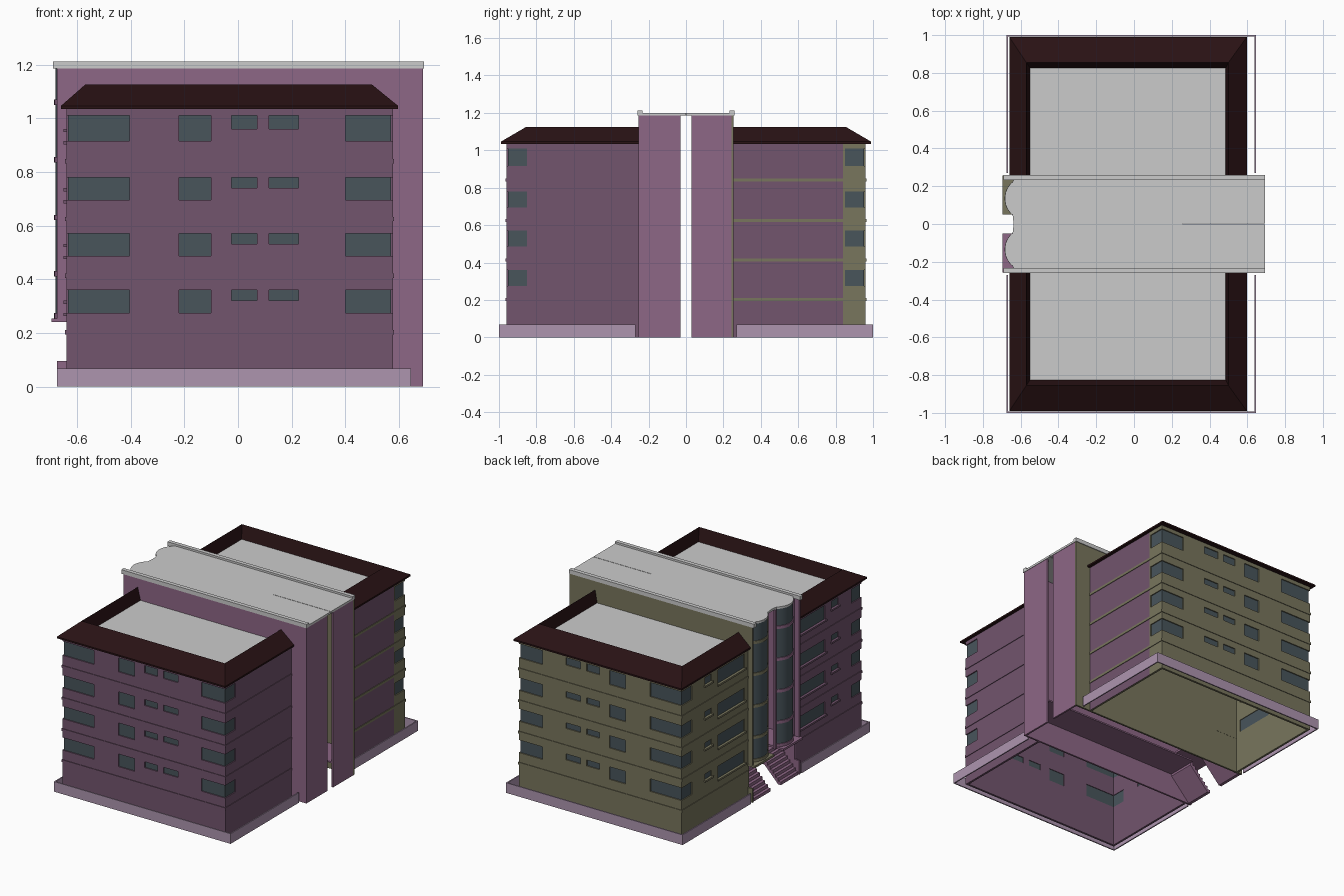
import bpy, bmesh, math
from mathutils import Vector

if "Cube" in bpy.data.objects:
    bpy.data.objects.remove(bpy.data.objects["Cube"])


def mat(name, r, g, b):
    m = bpy.data.materials.new(name)
    m.diffuse_color = (r, g, b, 1)
    m.use_nodes = True
    m.node_tree.nodes["Principled BSDF"].inputs["Base Color"].default_value = m.diffuse_color
    return m


PURPLE = mat("wing_purple", .17, .09, .155)
LILAC = mat("core_purple", .27, .135, .24)
PALE = mat("plinth_lilac", .42, .30, .43)
KHAKI = mat("khaki", .19, .18, .11)
DARK = mat("roof_dark", .022, .006, .007)
GLASS = mat("glass", .065, .09, .105)


def finish(name, bm, *mats):
    bmesh.ops.recalc_face_normals(bm, faces=bm.faces)
    me = bpy.data.meshes.new(name)
    bm.to_mesh(me)
    bm.free()
    ob = bpy.data.objects.new(name, me)
    bpy.context.collection.objects.link(ob)
    for m in mats:
        if m:
            me.materials.append(m)
    return ob


def add_prism(bm, pts, vec):
    vec = Vector(vec)
    a = [bm.verts.new(p) for p in pts]
    b = [bm.verts.new(Vector(p) + vec) for p in pts]
    n = len(pts)
    bm.faces.new(a)
    bm.faces.new(b[::-1])
    for i in range(n):
        bm.faces.new((a[i], a[(i + 1) % n], b[(i + 1) % n], b[i]))


def prism(name, pts, vec, m=None):
    bm = bmesh.new()
    add_prism(bm, pts, vec)
    return finish(name, bm, m)


def boxes(name, items, m=None):
    bm = bmesh.new()
    for x0, x1, y0, y1, z0, z1 in items:
        add_prism(bm, [(x0, y0, z0), (x1, y0, z0), (x1, y1, z0), (x0, y1, z0)], (0, 0, z1 - z0))
    return finish(name, bm, m)


def u_plan(s, xl, xr, yf, ye, t, z):
    # U-shaped plan, open towards the central core
    p = [(xl, ye), (xl, yf), (xr, yf), (xr, .84), (xr, ye),
         (xr - t, ye), (xr - t, yf - t), (xl + t, yf - t), (xl + t, ye)]
    return [(x, s * y, z) for x, y in p]


XL, XR, YF, YE, T = -.64, .577, .96, .254, .014
ROWS = [(.275, .36), (.487, .57), (.695, .78), (.915, 1.01)]
FRONT = [(-.22, -.10, 0), (-.025, .07, .045), (.115, .225, .045)]   # x0, x1, sill lift
LEFT = [(.29, .57, 0), (.64, .71, .045)]                            # y0, y1, sill lift


def wing(s, tag, m):
    # hollow three-sided wall shell; courtyard-side wall keeps the purple colour
    bm = bmesh.new()
    add_prism(bm, u_plan(s, XL, XR, YF, YE, T, 0), (0, 0, 1.037))
    bmesh.ops.recalc_face_normals(bm, faces=bm.faces)
    for f in bm.faces:
        c = f.calc_center_median()
        if f.normal.x > .9 and c.x > XR - .001 and abs(c.y) < .84:
            f.material_index = 1
    walls = finish(tag + "_wing_walls", bm, m, PURPLE)

    # window openings and recessed panes
    cuts, panes = [], []
    r, d = .007, .003
    py = YF - r
    for z0, z1 in ROWS:
        cuts += [(XL - .02, -.405, s * .85, s * (YF + .02), z0, z1),
                 (.40, XR + .02, s * .85, s * (YF + .02), z0, z1)]
        panes += [(XL + r, -.405, s * (py - d), s * py, z0, z1),
                  (.40, XR - r, s * (py - d), s * py, z0, z1),
                  (XL + r, XL + r + d, s * .85, s * (py - d), z0, z1),
                  (XR - r - d, XR - r, s * .85, s * (py - d), z0, z1)]
        for x0, x1, lift in FRONT:
            cuts.append((x0, x1, s * (YF - .03), s * (YF + .02), z0 + lift, z1))
            panes.append((x0, x1, s * (py - d), s * py, z0 + lift, z1))
        for y0, y1, lift in LEFT:
            cuts.append((XL - .02, XL + .03, s * y0, s * y1, z0 + lift, z1))
            panes.append((XL + r, XL + r + d, s * y0, s * y1, z0 + lift, z1))
    cutter = boxes(tag + "_cutter", cuts)
    cutter.hide_render = True
    mod = walls.modifiers.new("openings", 'BOOLEAN')
    mod.operation, mod.solver, mod.object = 'DIFFERENCE', 'EXACT', cutter
    bpy.context.view_layer.objects.active = walls
    bpy.ops.object.modifier_apply(modifier=mod.name)
    bpy.data.objects.remove(cutter)
    boxes(tag + "_window_panes", panes, GLASS)

    # string courses and side window sills
    bm = bmesh.new()
    for z in (.195, .405, .617, .832):
        add_prism(bm, u_plan(s, XL - .004, XR + .004, YF + .004, YE, .006, z), (0, 0, .016))
    finish(tag + "_string_courses", bm, m)
    boxes(tag + "_side_sills", [(XL - .01, XL, s * (y0 - .01), s * (y1 + .01), z0 + l - .012, z0 + l)
                                for z0, _ in ROWS for y0, y1, l in LEFT], m)
    # plinth rim
    prism(tag + "_plinth", u_plan(s, -.675, .645, 1.0, .27, .008, 0), (0, 0, .068), PALE)

    # hipped roof band around a sunken flat roof
    bm = bmesh.new()
    rings = []
    for xl, xr, y, z in [(XL, XR, YF, 1.035), (-.66, .597, .99, 1.035), (-.66, .597, .99, 1.046),
                         (-.57, .50, .855, 1.125), (-.55, .485, .825, 1.04)]:
        rings.append([bm.verts.new(p) for p in
                      [(xl, s * YE, z), (xl, s * y, z), (xr, s * y, z), (xr, s * YE, z)]])
    for a, b in zip(rings, rings[1:]):
        for i in range(3):
            bm.faces.new((a[i], a[i + 1], b[i + 1], b[i]))
    finish(tag + "_hip_roof", bm, DARK)
    boxes(tag + "_flat_roof", [(-.57, .50, s * YE, s * .845, 1.032, 1.04)])


def bay_arc(s, grow, n=12):
    # bulging plan of the stair-tower glazing
    r = .11 + grow
    a = math.asin(.085 / .11)
    cx = -.68 + .11
    return [(cx - r * math.cos(t), s * (.135 + r * math.sin(t)))
            for t in (-a + 2 * a * i / n for i in range(n + 1))]


def core(s, tag, m):
    # long side wall with an open notch beside the entrance
    prof = [(-.675, 0), (.69, 0), (.69, 1.187), (-.675, 1.187), (-.675, .24),
            (-.64, .24), (-.64, .095), (-.675, .095)]
    prism(tag + "_core_side_wall", [(x, s * .243, z) for x, z in prof], (0, s * .012, 0), m)
    # end wall beside the central slot, and piers around the bay
    boxes(tag + "_core_end_wall", [(.678, .69, s * .03, s * .255, 0, 1.187)], LILAC)
    boxes(tag + "_bay_piers", [(-.64, -.625, s * .035, s * .052, .24, 1.187),
                               (-.64, -.625, s * .218, s * .243, .24, 1.187)], m)
    # entrance canopy, ground floor and stairs
    boxes(tag + "_canopy", [(-.695, -.45, s * .05, s * .256, .24, .254)], m)
    boxes(tag + "_ground_floor", [(-.51, .678, s * .03, s * .243, .16, .17)], LILAC)
    n, x0, run, rise = 8, -.67, .02, .17 / 8
    st = [(x0, 0)]
    for i in range(n):
        st += [(x0 + i * run, (i + 1) * rise), (x0 + (i + 1) * run, (i + 1) * rise)]
    st += [(x0 + n * run, .145), (x0 + .02, 0)]
    prism(tag + "_stairs", [(x, s * .055, z) for x, z in st], (0, s * .185, 0), LILAC)

    # curved glazing with floor rings
    bm = bmesh.new()
    arc = bay_arc(s, 0)
    lo = [bm.verts.new((x, y, .254)) for x, y in arc]
    hi = [bm.verts.new((x, y, 1.187)) for x, y in arc]
    for i in range(len(arc) - 1):
        bm.faces.new((lo[i], lo[i + 1], hi[i + 1], hi[i]))
    bay = finish(tag + "_bay_glazing", bm, GLASS)
    for f in bay.data.polygons:
        f.use_smooth = True
    bm = bmesh.new()
    for z in (.254, .41, .62, .835, 1.05):
        pts = bay_arc(s, .005) + bay_arc(s, -.004)[::-1]
        add_prism(bm, [(x, y, z) for x, y in pts], (0, 0, .02))
    finish(tag + "_bay_rings", bm, m)

    # core roof half with scalloped end, and edge parapet
    pts = [(.693, s * .0015), (.26, s * .0015), (.26, 0), (-.637, 0)] + bay_arc(s, .004) + \
          [(-.637, s * .235), (.693, s * .235)]
    prism(tag + "_core_roof", [(x, y, 1.185) for x, y in pts], (0, 0, .014))
    boxes(tag + "_core_parapet", [(-.69, .693, s * .233, s * .26, 1.185, 1.212)])


for s, tag, wm, cm in [(-1, "front", PURPLE, LILAC), (1, "back", KHAKI, KHAKI)]:
    wing(s, tag, wm)
    core(s, tag, cm)
